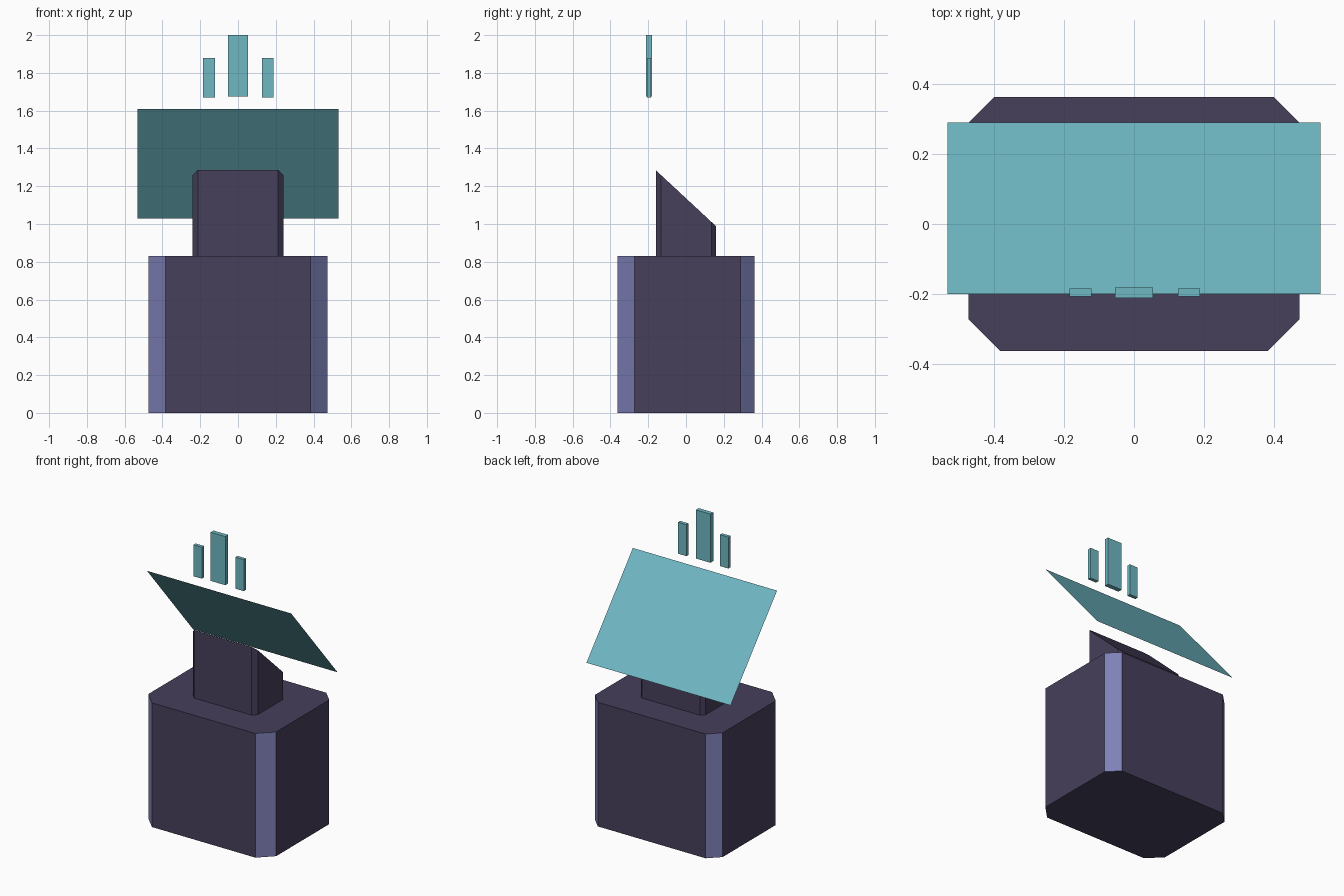
import bpy
import bmesh
from mathutils import Vector

cube = bpy.data.objects.get("Cube")
if cube:
    bpy.data.objects.remove(cube, do_unlink=True)


def material(name, rgb):
    mat = bpy.data.materials.new(name)
    mat.use_nodes = True
    colour = (*rgb, 1.0)
    mat.diffuse_color = colour
    mat.node_tree.nodes["Principled BSDF"].inputs["Base Color"].default_value = colour
    return mat


PURPLE = material("dark purple", (0.062, 0.05, 0.105))
TRIM = material("periwinkle trim", (0.21, 0.22, 0.48))
TEAL = material("teal glow", (0.16, 0.48, 0.55))


def finish(name, bm, *mats):
    mesh = bpy.data.meshes.new(name)
    bm.to_mesh(mesh)
    bm.free()
    for mat in mats:
        mesh.materials.append(mat)
    obj = bpy.data.objects.new(name, mesh)
    bpy.context.collection.objects.link(obj)
    return obj


def prism(outline, bottom, top):
    """Extrude an outline upward and return the closed bmesh."""
    bm = bmesh.new()
    face = bm.faces.new([bm.verts.new((x, y, bottom)) for x, y in outline])
    result = bmesh.ops.extrude_face_region(bm, geom=[face], use_keep_orig=True)
    for v in result["geom"]:
        if isinstance(v, bmesh.types.BMVert):
            v.co.z = top
    bmesh.ops.recalc_face_normals(bm, faces=bm.faces[:])
    return bm


def chamfered(hx, hy, front, back):
    """Rectangle outline with cut corners, mirrored across x."""
    half = [(hx - front, -hy), (hx, -hy + front), (hx, hy - back), (hx - back, hy)]
    return half + [(-x, y) for x, y in reversed(half)]


# Pedestal with pale corner faces
bm = prism(chamfered(0.473, 0.362, 0.09, 0.074), 0, 0.83)
bm.normal_update()
for f in bm.faces:
    if abs(f.normal.x) > 0.3 and abs(f.normal.y) > 0.3:
        f.material_index = 1
finish("pedestal", bm, PURPLE, TRIM)

# Neck with a sloping top
bm = prism(chamfered(0.24, 0.16, 0.027, 0.025), 0.83, 1.4)
for v in bm.verts:
    if v.co.z > 1:
        v.co.z = 1.285 - 0.93 * (v.co.y + 0.16)
finish("neck", bm, PURPLE)

# Thin tilted screen with its frame
bm = bmesh.new()
low, high = (0.29, 1.03), (-0.2, 1.61)
corners = [(-0.533, *high), (-0.533, *low), (0.533, *low), (0.533, *high)]
panel = bm.faces.new([bm.verts.new(c) for c in corners])
bm.normal_update()
if panel.normal.z < 0:
    panel.normal_flip()
bmesh.ops.inset_region(bm, faces=[panel], thickness=0.058)
panel.material_index = 1
finish("screen", bm, PURPLE, TEAL)

# Floating bars above the screen
bars = {
    "center_bar": (0.0, 0.108, 0.03, 1.675, 2.0),
    "left_bar": (0.157, 0.062, 0.023, 1.67, 1.88),
    "right_bar": (-0.153, 0.062, 0.023, 1.67, 1.88),
}
for name, (x, width, depth, bottom, top) in bars.items():
    bm = bmesh.new()
    bmesh.ops.create_cube(bm, size=1)
    bmesh.ops.scale(bm, vec=Vector((width, depth, top - bottom)), verts=bm.verts)
    bmesh.ops.translate(bm, vec=Vector((x, -0.196, (bottom + top) / 2)), verts=bm.verts)
    finish(name, bm, TEAL)
